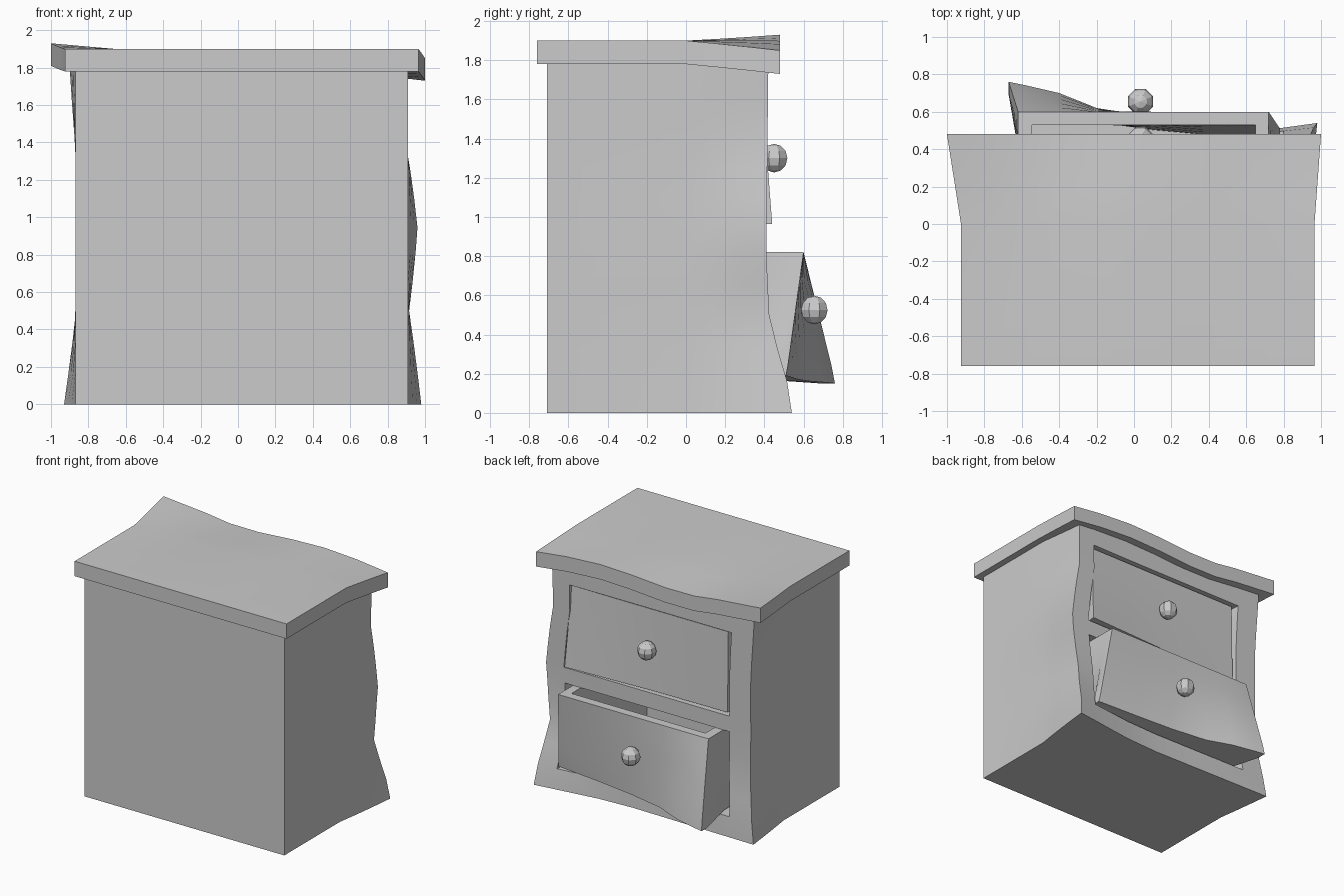
import bpy, bmesh, math
from itertools import product

if "Cube" in bpy.data.objects:
    bpy.data.objects.remove(bpy.data.objects["Cube"])


def interp(t, pts):
    """Smooth piecewise interpolation through sorted (t, value) points."""
    if t <= pts[0][0]:
        return pts[0][1]
    for (a, va), (b, vb) in zip(pts, pts[1:]):
        if t <= b:
            return va + (vb - va) * (t - a) / (b - a)
    return pts[-1][1]


def smooth(name, obj_mesh):
    ob = bpy.data.objects.new(name, obj_mesh)
    bpy.context.collection.objects.link(ob)
    bpy.ops.object.select_all(action='DESELECT')
    ob.select_set(True)
    bpy.context.view_layer.objects.active = ob
    bpy.ops.object.shade_smooth_by_angle(angle=math.radians(35))
    return ob


def cell_box(name, xs, ys, zs, warp, hollow=lambda x, y, z: False):
    """Box cut into cells; hollow cells are left out, then every corner is warped."""
    axes = (xs, ys, zs)
    solid = set()
    for c in product(*(range(len(a) - 1) for a in axes)):
        if not hollow(*((a[i] + a[i + 1]) / 2 for a, i in zip(axes, c))):
            solid.add(c)
    bm, verts = bmesh.new(), {}

    def vert(i):
        if i not in verts:
            verts[i] = bm.verts.new(warp(*(a[n] for a, n in zip(axes, i))))
        return verts[i]

    for c in solid:
        for ax, side in product(range(3), (0, 1)):
            n = list(c)
            n[ax] += 2 * side - 1
            if tuple(n) in solid:
                continue
            u, v = (ax + 1) % 3, (ax + 2) % 3
            loop = []
            for du, dv in ((0, 0), (1, 0), (1, 1), (0, 1)):
                p = list(c)
                p[ax] += side
                p[u] += du
                p[v] += dv
                loop.append(vert(tuple(p)))
            bm.faces.new(loop if side else loop[::-1])
    bmesh.ops.recalc_face_normals(bm, faces=bm.faces)
    me = bpy.data.meshes.new(name)
    bm.to_mesh(me)
    bm.free()
    return smooth(name, me)


# Wavy front edge shared by the top slab and the cabinet below it
WAVE = [(-1, .03), (-.6, -.005), (-.4, -.032), (-.14, -.032), (.15, -.01), (.42, 0), (.7, -.015), (1, -.05)]


def wave(x, y):
    return interp(x, WAVE) * max(0, y) / .48


# Top slab
def warp_top(x, y, z):
    w = max(0, y) / .48
    nx = x + w * (.035 * x / .965 if x > 0 else .075 * x / .925)
    return nx, y, z + wave(nx, y)


cell_box("top_slab", [-.925, -.75, -.57, -.38, -.14, .15, .42, .7, .965],
         [-.76, 0, .16, .32, .48], [1.78, 1.90], warp_top)

# Cabinet with two drawer openings
RIGHT = [(0, .98), (.25, .95), (.5, .915), (.75, .945), (.95, .96), (1.2, .93), (1.42, .893), (1.78, .90)]
LEFT = [(0, -.93), (.25, -.895), (.5, -.865), (1.3, -.865), (1.78, -.90)]
BULGE_R = [(0, .13), (.2, .10), (.35, .05), (.5, .015), (.8, 0), (1.78, .01)]


def warp_body(x, y, z):
    w = max(0, y) / .41
    edge = (interp(z, RIGHT) - .91) * x / .91 if x > 0 else (interp(z, LEFT) + .87) * x / -.87
    bulge = interp(z, BULGE_R) * interp(x, [(-.87, .46), (.3, .3), (.91, 1)])
    nx = x + w * edge
    return nx, y + w * w * bulge, z + (wave(nx, y) if z > 1.7 else 0)


def openings(x, y, z):
    return -.68 < x < .76 and y > -.6 and (.16 < z < .82 or .945 < z < 1.625)


cell_box("cabinet", [-.87, -.68, -.4, -.14, .15, .42, .76, .91],
         [-.71, -.6, 0, .14, .28, .41],
         [0, .16, .33, .5, .66, .82, .945, 1.1, 1.25, 1.42, 1.625, 1.78], warp_body, openings)


# Closed upper drawer, slightly twisted
def warp_upper(x, y, z):
    if y > .3:
        low = (1.61 - z) / .645
        y += low * interp(x, [(-.64, .01), (0, .015), (.74, .05)])
        x += .03 * low * (x > .6)
    return x, y, z


cell_box("upper_drawer", [-.65, -.3, .05, .4, .745], [-.55, .2, .39],
         [.965, 1.12, 1.29, 1.45, 1.61], warp_upper)

# Open lower drawer, flaring out at one bottom corner
FLARE = [(-.62, .16), (-.545, .145), (-.4, .10), (-.2, .02), (.1, -.03), (.4, -.06), (.72, -.09)]


def warp_lower(x, y, z):
    if y > .5:
        low = (.82 - z) / .65
        dz = interp(x, [(-.62, -.02), (.72, .02)]) if z < .2 else 0
        y += low * interp(x, FLARE)
        x += low * (.06 if x > .6 else -.05 if x < -.5 else 0)
        z += dz
    return x, y, z


cell_box("lower_drawer", [-.62, -.545, -.4, -.2, .1, .4, .65, .72], [-.5, -.43, .40, .53, .60],
         [.17, .24, .37, .52, .67, .82], warp_lower,
         lambda x, y, z: -.545 < x < .65 and -.43 < y < .53 and z > .24)

# Faceted knobs
for name, y, z in (("upper_knob", .45, 1.30), ("lower_knob", .655, .525)):
    bpy.ops.mesh.primitive_uv_sphere_add(segments=8, ring_count=6, radius=.073,
                                         location=(.035, y, z), rotation=(0, 0, math.pi / 8))
    bpy.context.object.name = name
